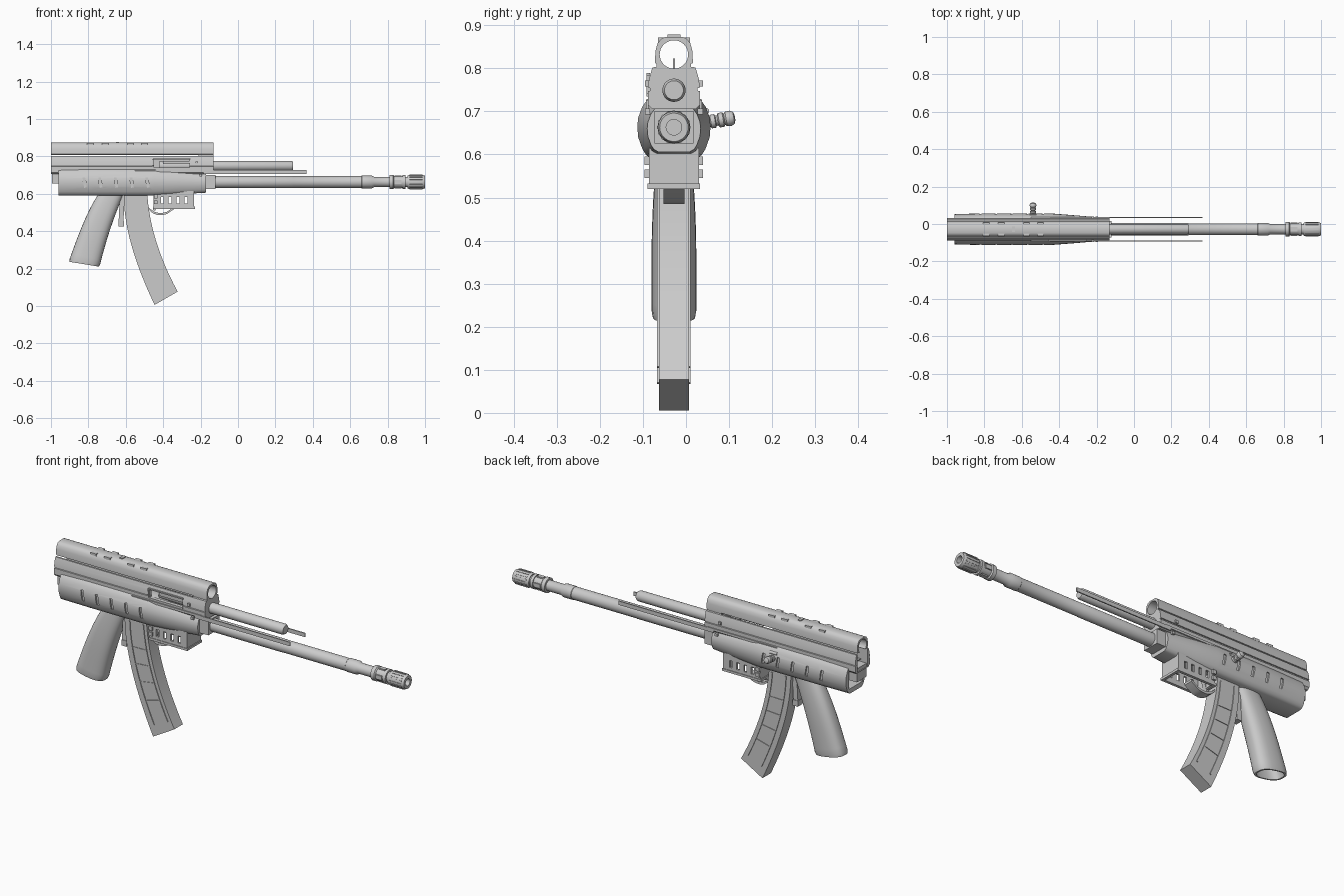
import bpy, bmesh, math
from mathutils import Vector, Matrix

if "Cube" in bpy.data.objects:
    bpy.data.objects.remove(bpy.data.objects["Cube"])

YC = -0.028  # middle plane of the whole model
grey = bpy.data.materials.new("plain_grey")
grey.use_nodes = True
grey.diffuse_color = (0.6, 0.6, 0.6, 1)
grey.node_tree.nodes["Principled BSDF"].inputs["Base Color"].default_value = (0.6, 0.6, 0.6, 1)


def finish(name, bm):
    bmesh.ops.recalc_face_normals(bm, faces=bm.faces)
    mesh = bpy.data.meshes.new(name)
    bm.to_mesh(mesh)
    bm.free()
    mesh.materials.append(grey)
    ob = bpy.data.objects.new(name, mesh)
    bpy.context.collection.objects.link(ob)
    return ob


def smooth(ob, angle=35):
    bpy.ops.object.select_all(action='DESELECT')
    ob.select_set(True)
    bpy.context.view_layer.objects.active = ob
    bpy.ops.object.shade_smooth_by_angle(angle=math.radians(angle))
    return ob


def skin(bm, rings, cap=True):
    """Skin closed rings of equal length and cap both ends."""
    rows = [[bm.verts.new(p) for p in ring] for ring in rings]
    n = len(rows[0])
    for a, b in zip(rows, rows[1:]):
        for i in range(n):
            bm.faces.new((a[i], a[(i + 1) % n], b[(i + 1) % n], b[i]))
    if cap:
        bm.faces.new(rows[0])
        bm.faces.new(rows[-1])


def loft(name, rings):
    bm = bmesh.new()
    skin(bm, rings)
    return smooth(finish(name, bm))


def lathe(name, profile, z, seg=32, y=YC):
    """Turn (x, radius) points around a line along x."""
    turn = [2 * math.pi * i / seg for i in range(seg)]
    return loft(name, [[(x, y + r * math.cos(t), z + r * math.sin(t)) for t in turn]
                       for x, r in profile])


def boxes(name, items):
    """Items: centre x, y, z, size x, y, z and an optional tilt about y."""
    bm = bmesh.new()
    for cx, cy, cz, sx, sy, sz, *tilt in items:
        m = (Matrix.Translation((cx, cy, cz)) @ Matrix.Rotation(tilt[0] if tilt else 0, 4, 'Y')
             @ Matrix.Diagonal((sx, sy, sz, 1)))
        bmesh.ops.create_cube(bm, size=1, matrix=m)
    return finish(name, bm)


def cut(ob, cutter):
    cutter.hide_render = True
    mod = ob.modifiers.new("cut", 'BOOLEAN')
    mod.operation, mod.solver, mod.object = 'DIFFERENCE', 'EXACT', cutter
    bpy.context.view_layer.objects.active = ob
    bpy.ops.object.modifier_apply(modifier=mod.name)
    bpy.data.objects.remove(cutter)
    smooth(ob)


def section(half, x, wide=1, low=0, high=0):
    """Mirror a half outline (half width, z) into a ring at x."""
    z0, z1 = half[-1][1], half[0][1]
    pts = [(w * wide, z + low + (high - low) * (z - z0) / (z1 - z0)) for w, z in half]
    return ([(x, YC + w, z) for w, z in pts] + [(x, YC - w, z) for w, z in reversed(pts)])


# Upper housing with sight bore, rear cavity and side port
upper = [(.02, .873), (.03, .868), (.038, .858), (.043, .84), (.044, .812), (.04, .811),
         (.04, .803), (.05, .802), (.058, .775), (.06, .755), (.055, .754), (.055, .748),
         (.06, .747), (.06, .715), (.05, .705)]
housing = loft("upper_housing", [section(upper, -1), section(upper, -.13)])
cut(housing, lathe("bore_cutter", [(-1.1, .033), (0, .033)], .832))
cut(housing, boxes("cavity_cutter", [(-.66, YC, .757, .9, .084, .1)]))
cut(housing, boxes("port_cutter", [(-.355, YC - .06, .762, .19, .05, .044)]))
boxes("sight_post", [(-.16, YC, .81, .006, .005, .026)])

# Port trim and carrier inside
boxes("port_trim", [(-.355, YC - .06, .786, .2, .008, .006), (-.355, YC - .06, .738, .2, .008, .006),
                    (-.455, YC - .06, .762, .006, .008, .05), (-.33, YC - .045, .768, .14, .012, .016)])

# Lower housing, tapered to the front, with slanted side slots
lower = [(.045, .738), (.06, .73), (.074, .71), (.083, .685), (.085, .665), (.083, .64),
         (.073, .612), (.064, .598), (.05, .59)]
body = loft("lower_housing", [section(lower, -.96, .95), section(lower, -.8), section(lower, -.45),
                              section(lower, -.32, .88, .007, -.012),
                              section(lower, -.17, .73, .016, -.025)])
slots = [(-.82 + i * .084, YC + s * .086, .66, .014, .02, .055, -.15)
         for i in range(5) for s in (-1, 1)]
cut(body, boxes("slot_cutter", slots))
cut(body, boxes("rear_cutter", [(-.95, YC, .675, .1, .11, .12)]))
boxes("rear_block", [(-.965, YC, .69, .06, .08, .07)])
boxes("front_collar", [(-.15, YC, .663, .06, .09, .075)])
for x, z in ((-.4, .665), (-.22, .765), (-.2, .7)):
    for s in (-1, 1):
        boxes("side_pin", [(x, YC + s * .061, z, .014, .012, .014)])

# Top pads in two rows and one centre pad
pads = [(x, YC + s * .027, .866, .034, .02, .012) for x in (-.79, -.71, -.575, -.5) for s in (-1, 1)]
boxes("top_pads", pads + [(-.645, YC, .874, .016, .03, .008)])

# Upper rod
lathe("upper_rod", [(-.42, .027), (.285, .027), (.295, .022)], .749)

# Thin side rails
for s, side in ((-1, "right"), (1, "left")):
    boxes(side + "_rail", [(.09, YC + s * .062, .716, .55, .006, .02),
                           (-.35, YC + s * .062, .722, .4, .006, .012)])

# Barrel with a hollow muzzle
lathe("barrel", [(-.2, .033), (.29, .033), (.292, .032), (.66, .032), (.662, .034), (.715, .034),
                 (.728, .027), (.81, .027), (.81, .038), (.83, .038), (.835, .032), (.88, .032),
                 (.88, .037), (.895, .037), (.895, .028), (.91, .028)], .663)
muzzle = lathe("muzzle", [(.905, .033), (.912, .037), (.99, .037), (1, .033), (1, .018), (.94, .018)], .663)
ribs = []
bm = bmesh.new()
for i in range(16):
    m = (Matrix.Translation((.952, YC, .663)) @ Matrix.Rotation(i * math.pi / 8, 4, 'X')
         @ Matrix.Translation((0, 0, .0365)) @ Matrix.Diagonal((.07, .006, .005, 1)))
    bmesh.ops.create_cube(bm, size=1, matrix=m)
finish("muzzle_ribs", bm)
boxes("muzzle_lugs", [(.856, YC + s * .03, .663, .036, .012, .022) for s in (-1, 1)]
      + [(.856, YC, .663 + s * .03, .036, .022, .012) for s in (-1, 1)])

# Hollow frame under the lower housing
frame = boxes("lower_frame", [(-.343, YC, .57, .215, .116, .09)])
cut(frame, boxes("frame_cutter", [(-.343, YC, .55, .19, .095, .1)]))
cut(frame, boxes("window_cutter", [(-.405 + i * .042, YC, .565, .016, .2, .036) for i in range(4)]))
boxes("frame_flange", [(-.343, YC + s * .054, .526, .225, .014, .012) for s in (-1, 1)]
      + [(x, YC, .526, .014, .12, .012) for x in (-.448, -.238)])
boxes("frame_bolts", [(-.44, YC + s * .06, z, .02, .016, .02) for z in (.555, .585) for s in (-1, 1)])


def bezier(p0, p1, p2, t):
    return Vector(p0) * (1 - t) ** 2 + Vector(p1) * 2 * t * (1 - t) + Vector(p2) * t * t


# Guard loop and trigger
guard = [bezier((-.5, .56), (-.46, .47), (-.38, .498), i / 8) for i in range(9)] + [Vector((-.34, .525))]
loft("guard_loop", [[(p.x, YC + a * .024, p.y + b * .006) for a, b in ((-1, -1), (1, -1), (1, 1), (-1, 1))]
                    for p in guard])
boxes("trigger", [(-.44, YC, .54, .014, .02, .06, .3)])

# Curved magazine with edge strips and cross bars
def mag_point(u, t):
    back = bezier((-.61, .6), (-.615, .36), (-.446, .006), t)
    front = bezier((-.485, .6), (-.47, .35), (-.323, .077), t)
    return back.lerp(front, u)


def mag_strip(name, u0, u1, y0, y1, t0=0, t1=1, steps=14):
    rings = []
    for i in range(steps + 1):
        a, b = (mag_point(u, t0 + (t1 - t0) * i / steps) for u in (u0, u1))
        rings.append([(a.x, y0, a.y), (b.x, y0, b.y), (b.x, y1, b.y), (a.x, y1, a.y)])
    return loft(name, rings)


mag_strip("magazine", 0, 1, YC - .035, YC + .035)
for s in (-1, 1):
    y = YC + s * .036
    for u in (.2, .82):
        mag_strip("magazine_strip", u, u + .05, y - .003, y + .003, .05, .93)
    for t in (.3, .45, .6, .75):
        mag_strip("magazine_bar", .25, .82, y - .002, y + .002, t, t + .008, 1)

# Magazine latch
boxes("magazine_latch", [(-.622, YC, .52, .026, .035, .17, .05), (-.625, YC, .44, .03, .04, .03)])

# Rounded grip, hollow at the bottom
def grip_ring(t, shrink=1, lift=0):
    back = bezier((-.745, .6), (-.815, .5), (-.905, .237), t)
    front = bezier((-.61, .6), (-.69, .42), (-.74, .21), t)
    mid, arm = (back + front) / 2, (front - back) / 2 * shrink
    half = (.04 + .012 * math.sin(math.pi * min(t * 1.4, 1) / 2)) * shrink
    ring = []
    for i in range(28):
        c, s = math.cos(math.tau * i / 28), math.sin(math.tau * i / 28)
        p = mid + arm * math.copysign(abs(c) ** .75, c)
        ring.append((p.x, YC + half * math.copysign(abs(s) ** .75, s), p.y + lift))
    return ring


loft("grip", [grip_ring(i / 12) for i in range(12)]
     + [grip_ring(.97), grip_ring(1, .95), grip_ring(1, .82), grip_ring(.9, .78)])

# Ribbed side handle on the left
knob = [(-.02, .012), (.022, .012), (.024, .016), (.034, .016), (.036, .012), (.04, .012), (.043, .017),
        (.053, .017), (.056, .013), (.06, .017), (.07, .018), (.078, .014), (.081, .006)]
handle = lathe("side_handle", knob, 0, 20, 0)
handle.matrix_world = (Matrix.Translation((-.54, .034, .672)) @ Matrix.Rotation(.17, 4, 'X')
                       @ Matrix.Rotation(math.pi / 2, 4, 'Z'))
lathe("handle_base", [(-.56, .008), (-.52, .008)], .7, 12, .046)
